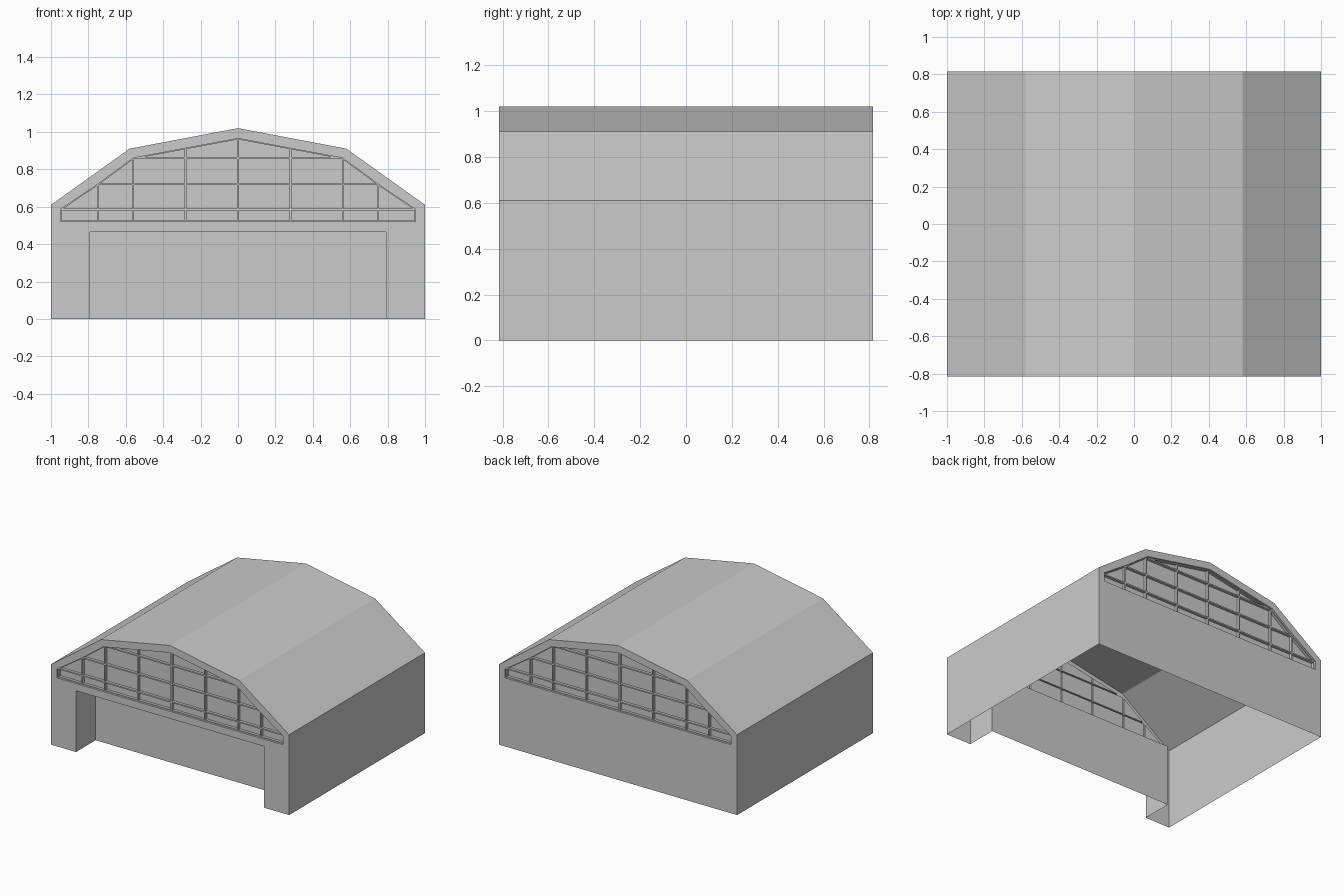
import bpy, bmesh
from math import pi
from mathutils import Vector

if "Cube" in bpy.data.objects:
    bpy.data.objects.remove(bpy.data.objects["Cube"])

Y = 0.815                      # half length of the building
DOOR_X, DOOR_Z, DOOR_D = 0.79, 0.465, 0.235
RECESS, PANE = 0.015, 0.02     # window frame recess, pane depth behind frame


def mirrored(half):
    """Mirror a right-hand half profile that ends on x = 0."""
    return half + [(-x, z) for x, z in reversed(half[:-1])]


SHELL = mirrored([(1, 0), (1, 0.61), (0.58, 0.91), (0, 1.02)])
WINDOW = mirrored([(0.95, 0.52), (0.95, 0.585), (0.75, 0.72), (0.56, 0.86), (0, 0.965)])
DOOR = [(-DOOR_X, 0), (-DOOR_X, DOOR_Z), (DOOR_X, DOOR_Z), (DOOR_X, 0)]


def finish(name, bm, turned=False):
    me = bpy.data.meshes.new(name)
    bm.to_mesh(me)
    bm.free()
    ob = bpy.data.objects.new(name, me)
    ob.rotation_euler.z = pi if turned else 0
    bpy.context.collection.objects.link(ob)


def add_verts(bm, pts, y):
    return [bm.verts.new((x, y, z)) for x, z in pts]


def strip(bm, pts, y0, y1):
    """Sweep an open profile along y."""
    a, b = add_verts(bm, pts, y0), add_verts(bm, pts, y1)
    for i in range(len(pts) - 1):
        bm.faces.new((a[i], b[i], b[i + 1], a[i + 1]))
    return a, b


def gable(name, outline, turned):
    """End wall with the window opening left out."""
    bm = bmesh.new()
    edges = []
    for pts in (outline, WINDOW):
        v = add_verts(bm, pts, -Y)
        edges += [bm.edges.new((v[i - 1], v[i])) for i in range(len(v))]
    bmesh.ops.triangle_fill(bm, edges=edges, use_beauty=True, normal=(0, -1, 0))
    finish(name, bm, turned)


def window(name, turned):
    """Recessed frame cut into a grid, each cell pushed in as a pane."""
    bm = bmesh.new()
    face = bm.faces.new(add_verts(bm, WINDOW, -Y + RECESS))
    reveal = bmesh.ops.extrude_edge_only(bm, edges=list(face.edges))
    for g in reveal["geom"]:
        if isinstance(g, bmesh.types.BMVert):
            g.co.y = -Y
    cuts = [(Vector((x, 0, 0)), Vector((1, 0, 0)), 9) for x in (0, 0.28, -0.28, 0.56, -0.56, 0.75, -0.75)]
    cuts += [(Vector((0, 0, z)), Vector((0, 0, 1)), 9) for z in (0.585, 0.72, 0.86)]
    for co, no, _ in cuts:
        bmesh.ops.bisect_plane(bm, geom=bm.verts[:] + bm.edges[:] + bm.faces[:],
                               dist=1e-4, plane_co=co, plane_no=no)
    bm.normal_update()
    cells = [f for f in bm.faces if f.normal.y < -0.9]
    bmesh.ops.inset_individual(bm, faces=cells, thickness=0.005, depth=0,
                               use_even_offset=True)
    # push panes back and join them to the frame
    bmesh.ops.inset_individual(bm, faces=cells, thickness=0, depth=-PANE)
    finish(name, bm, turned)


# roof and side walls
bm = bmesh.new()
strip(bm, SHELL, -Y, Y)
finish("roof_and_side_walls", bm)

# end walls and windows
gable("front_wall", SHELL + DOOR, False)
gable("back_wall", SHELL, True)
window("front_window", False)
window("back_window", True)

# door recess and door
bm = bmesh.new()
_, back = strip(bm, DOOR, -Y, -Y + DOOR_D)
bm.faces.new(list(reversed(back)))
finish("door_recess", bm)
